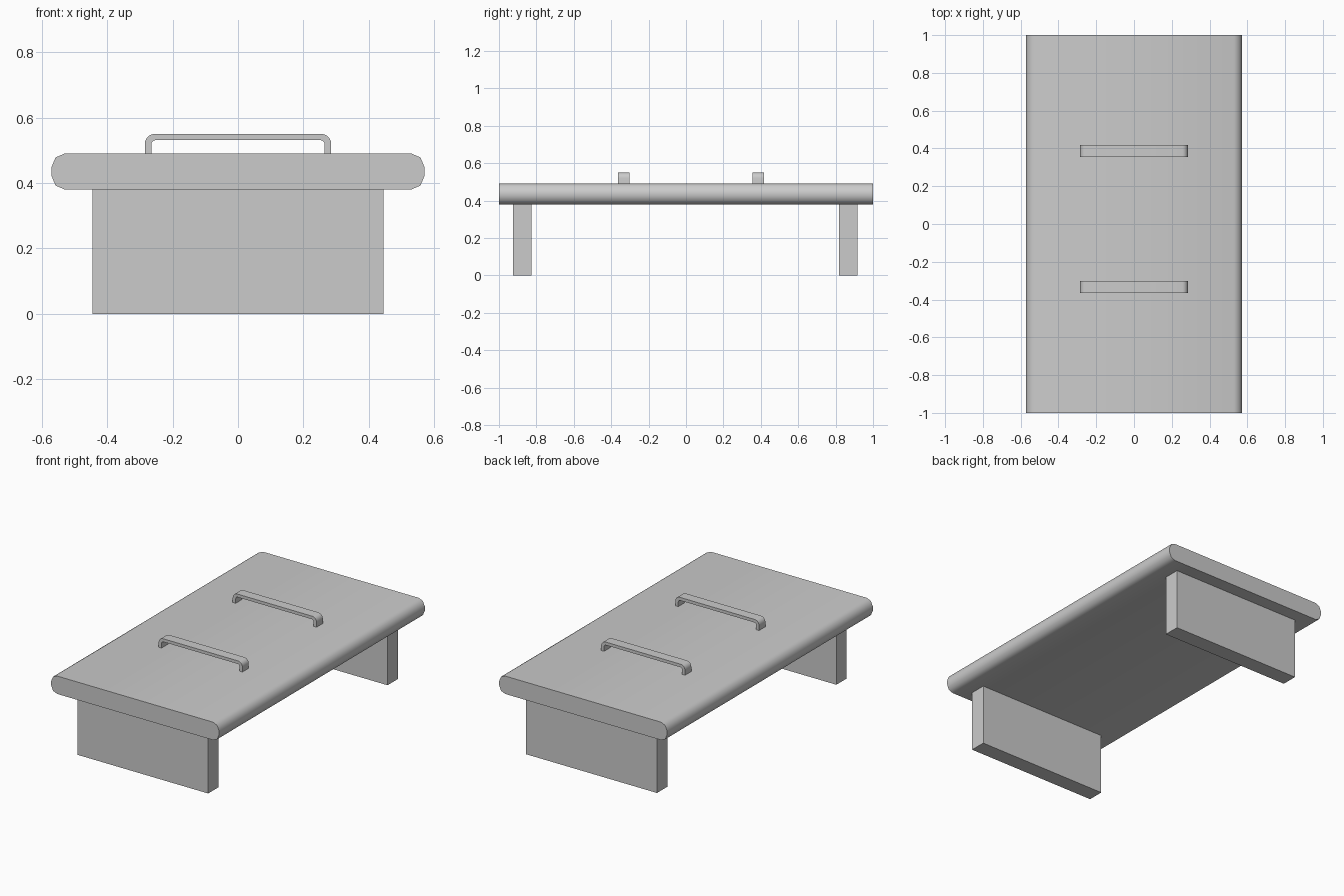
import bpy
import bmesh
import math

if "Cube" in bpy.data.objects:
    bpy.data.objects.remove(bpy.data.objects["Cube"])


def extrude_profile(name, points, y0, y1):
    """Extrude an xz outline along y, smooth its gentle curves and keep hard edges."""
    bm = bmesh.new()
    face = bm.faces.new([bm.verts.new((x, y0, z)) for x, z in points])
    moved = bmesh.ops.extrude_face_region(bm, geom=[face])["geom"]
    verts = [g for g in moved if isinstance(g, bmesh.types.BMVert)]
    bmesh.ops.translate(bm, vec=(0, y1 - y0, 0), verts=verts)
    bmesh.ops.recalc_face_normals(bm, faces=bm.faces)
    mesh = bpy.data.meshes.new(name)
    bm.to_mesh(mesh)
    bm.free()
    mesh.shade_smooth()
    mesh.set_sharp_from_angle(angle=math.radians(50))
    obj = bpy.data.objects.new(name, mesh)
    bpy.context.collection.objects.link(obj)
    return obj


def arch(half, top, base, radius, steps=5):
    """Left-to-right outline of an arch with rounded shoulders."""
    right = [(half, base)]
    for i in range(steps + 1):
        a = math.pi / 2 * i / steps
        right.append((half - radius + radius * math.cos(a),
                      top - radius + radius * math.sin(a)))
    return [(-x, z) for x, z in right] + right[::-1]


# Table top: slab with rounded long edges
mid = 0.435
quarter = [(0.53, 0.055), (0.558, 0.043), (0.571, 0.012)]
right_side = quarter + [(x, -z) for x, z in reversed(quarter)]
outline = right_side + [(-x, z) for x, z in reversed(right_side)]
extrude_profile("table_top", [(x, mid + z) for x, z in outline], -1.0, 1.0)

# Panel legs
leg = [(-0.445, 0), (0.445, 0), (0.445, 0.385), (-0.445, 0.385)]
extrude_profile("front_leg", leg, -0.925, -0.825)
extrude_profile("back_leg", leg, 0.817, 0.917)

# Bar handles: outer arch closed by the inner arch
handle = arch(0.285, 0.55, 0.485, 0.03) + arch(0.265, 0.531, 0.485, 0.013)[::-1]
extrude_profile("front_handle", handle, -0.364, -0.303)
extrude_profile("back_handle", handle, 0.356, 0.417)
